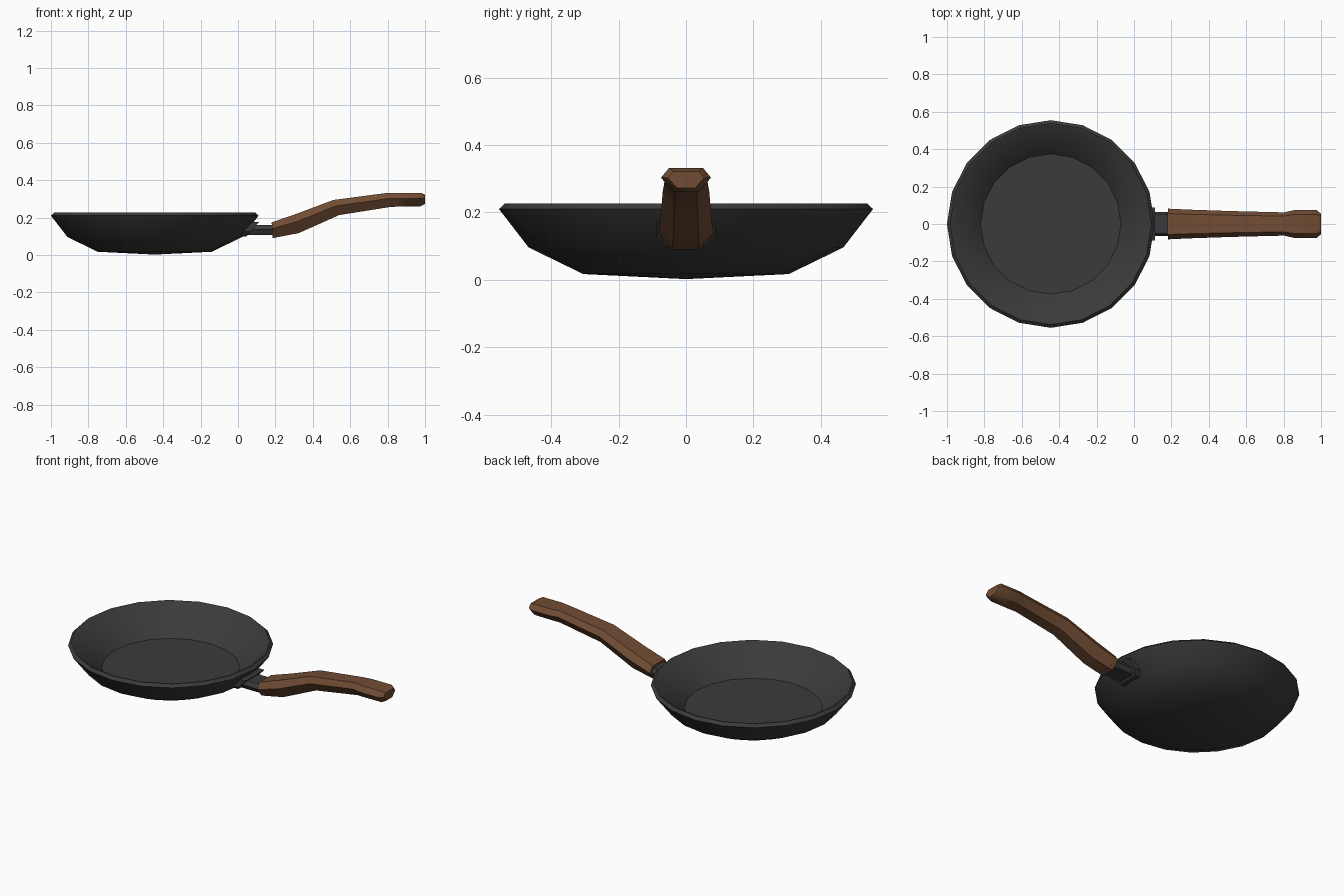
import bpy, bmesh, math

if "Cube" in bpy.data.objects:
    bpy.data.objects.remove(bpy.data.objects["Cube"])

def material(name, rgb):
    m = bpy.data.materials.new(name)
    m.diffuse_color = (*rgb, 1)
    m.use_nodes = True
    m.node_tree.nodes["Principled BSDF"].inputs["Base Color"].default_value = m.diffuse_color
    return m

PAN = material("black iron", (0.043, 0.043, 0.043))
STEEL = material("dark steel", (0.040, 0.042, 0.045))
WOOD = material("brown wood", (0.165, 0.073, 0.034))

def finish(bm, name, mat, angle):
    bmesh.ops.recalc_face_normals(bm, faces=bm.faces[:])
    me = bpy.data.meshes.new(name)
    bm.to_mesh(me)
    bm.free()
    me.materials.append(mat)
    ob = bpy.data.objects.new(name, me)
    bpy.context.collection.objects.link(ob)
    bpy.ops.object.select_all(action='DESELECT')
    ob.select_set(True)
    bpy.context.view_layer.objects.active = ob
    bpy.ops.object.shade_smooth_by_angle(angle=math.radians(angle))
    return ob

def loft(name, rings, mat, angle):
    """Skin a list of equal-length point rings and cap both ends."""
    bm = bmesh.new()
    vs = [[bm.verts.new(p) for p in ring] for ring in rings]
    n = len(vs[0])
    for a, b in zip(vs, vs[1:]):
        for i in range(n):
            j = (i + 1) % n
            bm.faces.new((a[i], a[j], b[j], b[i]))
    bm.faces.new(vs[0])
    bm.faces.new(vs[-1])
    return finish(bm, name, mat, angle)

# Pan body: 20-sided revolved profile, from under the base to the inner floor
CX, SIDES = -0.445, 20
profile = [(0.305, 0.017), (0.467, 0.096), (0.555, 0.21), (0.538, 0.226),
           (0.528, 0.224), (0.375, 0.073)]
rings = [[(CX + r * math.cos(2 * math.pi * i / SIDES),
           r * math.sin(2 * math.pi * i / SIDES), z) for i in range(SIDES)]
         for r, z in profile]
pan = loft("pan_body", rings, PAN, 34)

# Slightly domed underside: poke the base cap down to the ground
bm = bmesh.new()
bm.from_mesh(pan.data)
base = min(bm.faces, key=lambda f: f.calc_center_median().z
           if len(f.verts) == SIDES else 9)
poked = bmesh.ops.poke(bm, faces=[base])
poked["verts"][0].co.z = 0.002
for f in poked["faces"]:
    f.smooth = True
bm.to_mesh(pan.data)
bm.free()

# Bracket plate: slanted to lie along the pan wall, corners clipped
def plate_ring(dx):
    outline = [(-0.06, 0.098), (0.06, 0.098), (0.088, 0.125),
               (0.088, 0.175), (-0.088, 0.175), (-0.088, 0.125)]
    return [(dx + (z - 0.098) * 0.9, y, z) for y, z in outline]

loft("bracket_plate", [plate_ring(0.005), plate_ring(0.043)], STEEL, 25)

# Neck bar joining bracket to handle
loft("neck_bar", [[(x, y, z) for y, z in
                   ((-0.05, 0.108), (0.05, 0.108), (0.065, 0.135),
                    (0.05, 0.16), (-0.05, 0.16), (-0.065, 0.135))]
                  for x in (0.05, 0.21)], STEEL, 25)

# Wooden handle: hexagonal sections
# (x at bottom, x at top, z bottom, z top, half width)
sections = [(0.185, 0.18, 0.09, 0.174, 0.082),
            (0.325, 0.31, 0.117, 0.219, 0.076),
            (0.54, 0.51, 0.213, 0.294, 0.069),
            (0.81, 0.80, 0.256, 0.332, 0.062),
            (0.86, 0.85, 0.259, 0.332, 0.074),
            (0.975, 0.98, 0.26, 0.332, 0.074),
            (1.0, 1.0, 0.273, 0.322, 0.054)]
def hex_ring(xb, xt, zb, zt, w):
    pts = []
    for u, t in ((-0.5, 0), (0.5, 0), (1, 0.6), (0.68, 1), (-0.68, 1), (-1, 0.6)):
        pts.append((xb + (xt - xb) * t, u * w, zb + (zt - zb) * t))
    return pts

loft("handle", [hex_ring(*s) for s in sections], WOOD, 42)
